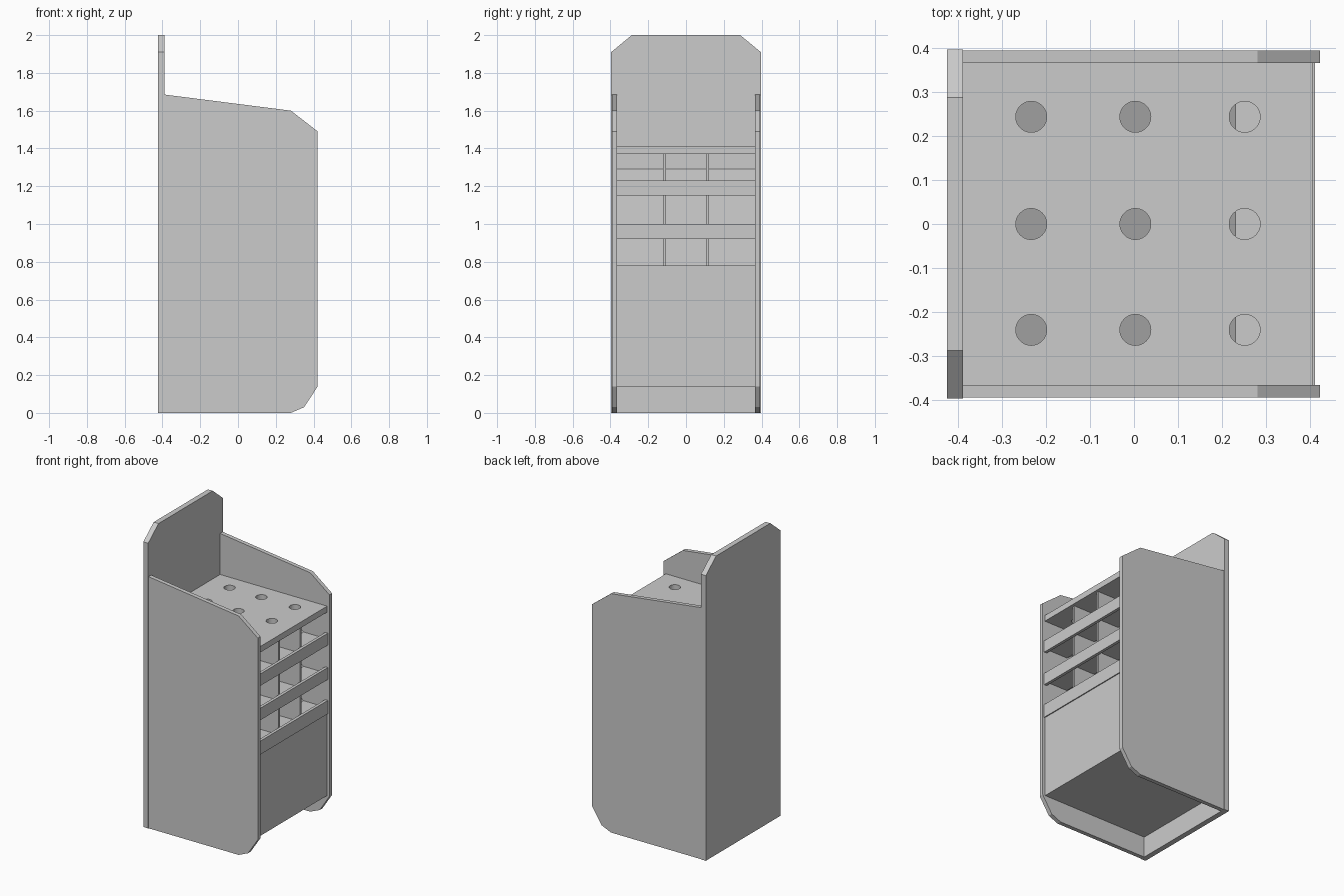
import bpy, bmesh
from mathutils import Vector

if "Cube" in bpy.data.objects:
    bpy.data.objects.remove(bpy.data.objects["Cube"])


def prism(name, pts, axis, lo, hi):
    """Extrude a profile along y (points are x,z) or along x (points are y,z)."""
    bm = bmesh.new()
    place = (lambda a, b, d: (a, d, b)) if axis == 'y' else (lambda a, b, d: (d, a, b))
    face = bm.faces.new([bm.verts.new(place(a, b, lo)) for a, b in pts])
    ext = bmesh.ops.extrude_face_region(bm, geom=[face])
    offset = Vector(place(0, 0, hi - lo))
    bmesh.ops.translate(bm, vec=offset, verts=[v for v in ext['geom'] if isinstance(v, bmesh.types.BMVert)])
    bmesh.ops.recalc_face_normals(bm, faces=bm.faces)
    mesh = bpy.data.meshes.new(name)
    bm.to_mesh(mesh)
    bm.free()
    obj = bpy.data.objects.new(name, mesh)
    bpy.context.collection.objects.link(obj)
    return obj


def box(name, x0, x1, y0, y1, z0, z1):
    return prism(name, [(x0, z0), (x1, z0), (x1, z1), (x0, z1)], 'y', y0, y1)


BACK, W = -0.388, 0.365   # inside of the back panel, inside half width

# Tall back panel with clipped top corners
prism("back_panel", [(-0.396, 0), (0.396, 0), (0.396, 1.91), (0.287, 2),
                     (-0.287, 2), (-0.396, 1.91)], 'x', -0.424, BACK)

# Two shaped side panels
side = [(BACK, 0), (0.28, 0), (0.35, 0.03), (0.422, 0.14), (0.422, 1.49),
        (0.28, 1.60), (BACK, 1.685)]
prism("side_panel_left", side, 'y', -0.393, -W)
prism("side_panel_right", side, 'y', W, 0.393)

# Counter top with a grid of drop holes
top = box("counter_top", BACK, 0.405, -W, W, 1.37, 1.41)
for x in (-0.233, 0.003, 0.251):
    for y in (-0.24, 0.0, 0.243):
        bpy.ops.mesh.primitive_cylinder_add(vertices=40, radius=0.035, depth=0.2, location=(x, y, 1.39))
        cutter = bpy.context.object
        cutter.hide_render = True
        mod = top.modifiers.new("hole", 'BOOLEAN')
        mod.operation = 'DIFFERENCE'
        mod.solver = 'EXACT'
        mod.object = cutter
        bpy.context.view_layer.objects.active = top
        bpy.ops.object.modifier_apply(modifier=mod.name)
        bpy.data.objects.remove(cutter)

# Three dispensing rows: front lip, flat ledge and ramp up to a chute wall
T = 0.015
SLOPE = 0.1 / 0.14
rows = [(1.15, 1.23, 0.09), (0.92, 1.00, -0.13), (0.69, 0.78, BACK)]
for i, (z0, z1, wall) in enumerate(rows, 1):
    box(f"row_lip_{i}", 0.39, 0.41, -W, W, z0, z1)
    z = z0 + 0.04
    end = z + (0.23 - wall) * SLOPE
    prism(f"row_ramp_{i}", [(0.39, z), (0.23, z), (wall, end), (wall, end - T * 1.25),
                            (0.23, z - T), (0.39, z - T)], 'y', -W, W)
    if wall > BACK:
        box(f"chute_wall_{i}", wall - T, wall, -W, W, end - T, 1.37)

# Column dividers
for name, y in (("divider_left", -0.114), ("divider_right", 0.114)):
    prism(name, [(0.385, 0.72), (0.385, 1.37), (BACK, 1.37), (BACK, 1.15), (0.23, 0.72)],
          'y', y - 0.008, y + 0.008)

# Lower cabinet front and floor
box("cabinet_front", 0.38, 0.403, -W, W, 0.14, 0.69)
box("cabinet_floor", BACK, 0.38, -W, W, 0.14, 0.17)
